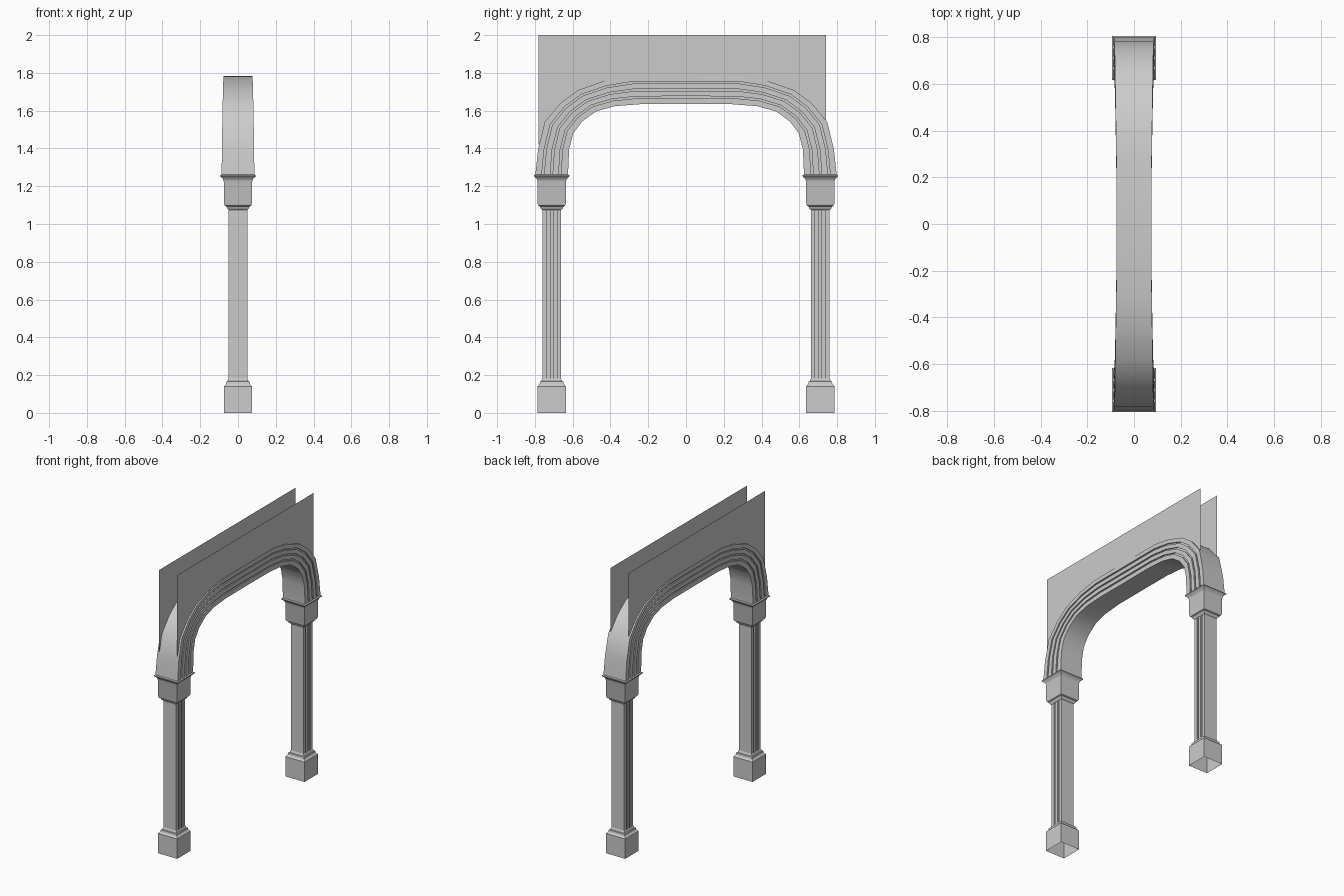
import bpy, bmesh

if "Cube" in bpy.data.objects:
    bpy.data.objects.remove(bpy.data.objects["Cube"])

COL_Y = 0.711


def make(name, verts, faces, angle=0.55):
    mesh = bpy.data.meshes.new(name)
    mesh.from_pydata(verts, [], faces)
    bm = bmesh.new()
    bm.from_mesh(mesh)
    bmesh.ops.recalc_face_normals(bm, faces=bm.faces)
    bm.to_mesh(mesh)
    bm.free()
    ob = bpy.data.objects.new(name, mesh)
    bpy.context.collection.objects.link(ob)
    bpy.ops.object.select_all(action='DESELECT')
    ob.select_set(True)
    bpy.context.view_layer.objects.active = ob
    bpy.ops.object.shade_smooth_by_angle(angle=angle)
    return ob


def loft(name, rings, cap_end=False):
    """Skin a list of equal-length closed rings."""
    n = len(rings[0])
    verts = [v for r in rings for v in r]
    faces = [(i * n + j, i * n + (j + 1) % n, (i + 1) * n + (j + 1) % n, (i + 1) * n + j)
             for i in range(len(rings) - 1) for j in range(n)]
    if cap_end:
        faces.append(tuple(range((len(rings) - 1) * n, len(rings) * n)))
    return make(name, verts, faces)


def square_stack(name, y, profile, cap_end):
    rings = [[(sx * h, y + sy * h, z) for sx, sy in ((-1, -1), (1, -1), (1, 1), (-1, 1))]
             for h, z in profile]
    return loft(name, rings, cap_end)


def fluted_section(centres, width, depth):
    """Closed section: (t across 0..1, side sign, inset) with square flutes on both x sides."""
    side = [(0, 0)]
    for c in centres:
        a, b = c - width / 2, c + width / 2
        side += [(a, 0), (a, depth), (b, depth), (b, 0)]
    side.append((1, 0))
    return [(t, 1, d) for t, d in side] + [(t, -1, d) for t, d in reversed(side)]


# Columns: base, fluted shaft and capital
base = [(.075, 0), (.075, .14), (.064, .152), (.062, .165), (.056, .168), (.05, .182)]
capital = [(.05, 1.075), (.058, 1.082), (.062, 1.093), (.07, 1.097), (.075, 1.11),
           (.075, 1.225), (.08, 1.24), (.094, 1.252), (.094, 1.258), (.088, 1.262)]
shaft = fluted_section((.32, .68), .18, .008)
for label, s in (("front", -1), ("back", 1)):
    y = s * COL_Y
    square_stack(label + "_base", y, base, False)
    square_stack(label + "_capital", y, capital, True)
    loft(label + "_shaft", [[(sx * (.05 - d), y - .05 + t * .1, z) for t, sx, d in shaft]
                            for z in (.17, 1.085)])

# Arch: outer and inner curves, mirrored about the middle (y, z, half width)
outer = [(-.798, 1.257, .087), (-.783, 1.395, .085), (-.748, 1.54, .083), (-.665, 1.64, .081),
         (-.573, 1.708, .08), (-.435, 1.757, .078), (-.30, 1.782, .076), (0, 1.783, .075)]
inner = [(-.625, 1.257), (-.619, 1.395), (-.597, 1.48), (-.55, 1.543),
         (-.475, 1.597), (-.375, 1.624), (-.245, 1.634), (0, 1.634)]
outer += [(-y, z, h) for y, z, h in outer[-2::-1]]
inner += [(-y, z) for y, z in inner[-2::-1]]


def at(i, t):
    (oy, oz, _), (iy, iz) = outer[i], inner[i]
    return oy + (iy - oy) * t, oz + (iz - oz) * t


section = fluted_section((.23, .49, .75), .07, .008)
rings = []
for i in range(len(outer)):
    h = outer[i][2]
    rings.append([(sx * (h - d), *at(i, t)) for t, sx, d in section])
loft("arch", rings)

# Thin wall panels above the arch, lower edge tucked behind it
lower = [(-.78, 1.42)] + [at(i, .1) for i in range(2, len(outer) - 3)]
lower += [at(len(outer) - 3, .1), (.742, 1.53)]
lower = sorted(p for p in lower if -.78 <= p[0] <= .742)
for label, x in (("left", -.07), ("right", .07)):
    n = len(lower)
    verts = [(x, y, z) for y, z in lower] + [(x, y, 2.0) for y, _ in lower]
    make(label + "_wall_panel", verts,
         [(i, i + 1, n + i + 1, n + i) for i in range(n - 1)])
